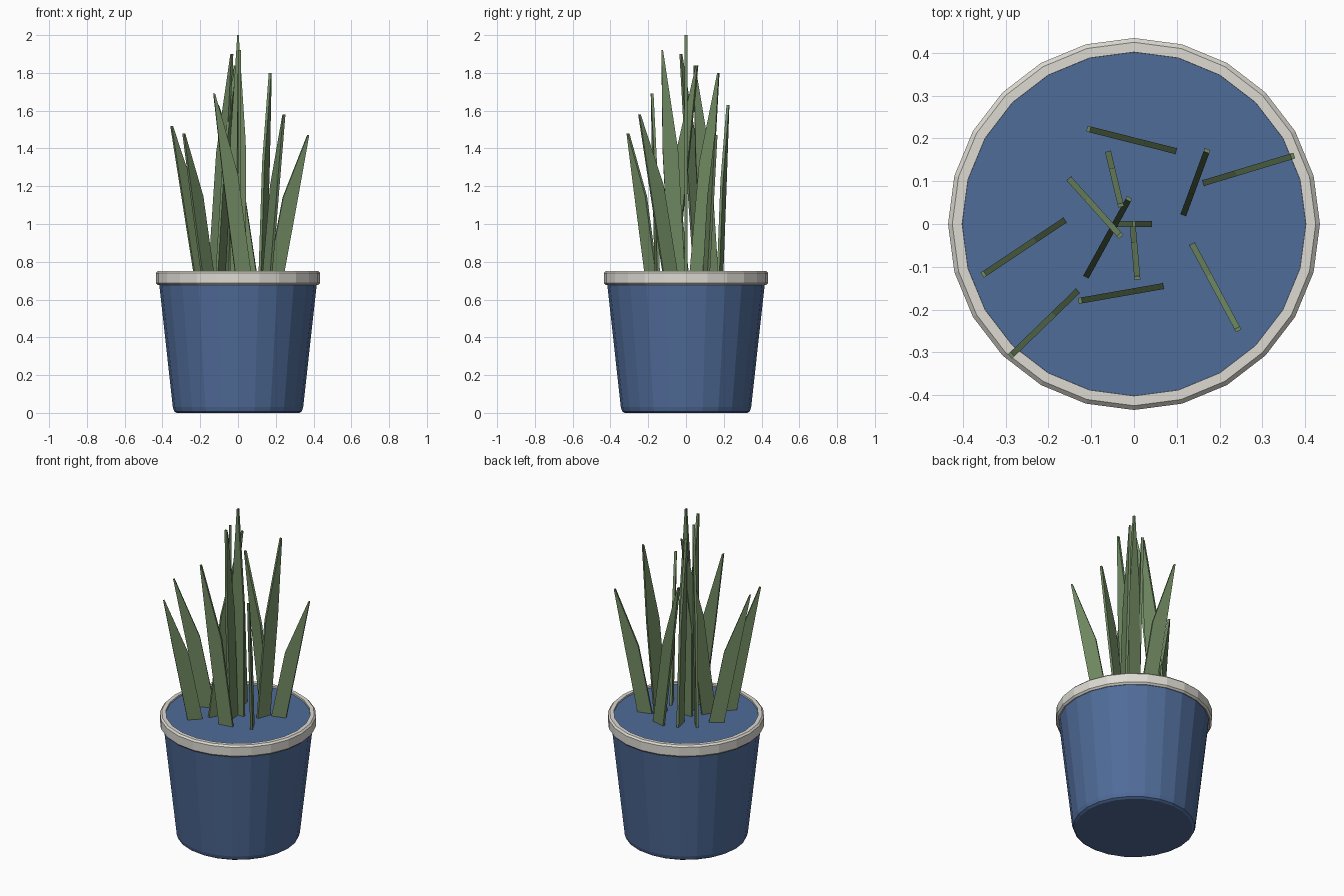
import bpy, bmesh, math
from mathutils import Vector

if "Cube" in bpy.data.objects:
    bpy.data.objects.remove(bpy.data.objects["Cube"])


def material(name, rgb):
    m = bpy.data.materials.new(name)
    m.diffuse_color = (*rgb, 1)
    m.use_nodes = True
    m.node_tree.nodes["Principled BSDF"].inputs["Base Color"].default_value = m.diffuse_color
    return m


def make_object(name, bm, mat):
    bmesh.ops.recalc_face_normals(bm, faces=bm.faces[:])
    mesh = bpy.data.meshes.new(name)
    bm.to_mesh(mesh)
    bm.free()
    mesh.materials.append(mat)
    ob = bpy.data.objects.new(name, mesh)
    bpy.context.collection.objects.link(ob)
    return ob


def lathe(name, profile, mat, closed, sides=24):
    """Revolve (radius, z) points; a closed profile makes a ring, an open one is capped."""
    bm = bmesh.new()
    rings = []
    for r, z in profile:
        rings.append([bm.verts.new((r * math.cos(math.tau * i / sides),
                                    r * math.sin(math.tau * i / sides), z))
                      for i in range(sides)])
    pairs = list(zip(rings, rings[1:]))
    if closed:
        pairs.append((rings[-1], rings[0]))
    else:
        bm.faces.new(rings[0])
        bm.faces.new(rings[-1])
    for a, b in pairs:
        for i in range(sides):
            j = (i + 1) % sides
            bm.faces.new((a[i], a[j], b[j], b[i]))
    return make_object(name, bm, mat)


SOIL = 0.74
BASE_W, MID_W, TIP_W, THICK = 0.085, 0.082, 0.008, 0.014


def leaf(name, start, tip, top, mat):
    """Flat blade: base begins at start, leans in its own plane towards tip."""
    start, tip = Vector((*start, 0)), Vector((*tip, 0))
    along = (tip - start).normalized()
    side = Vector((-along.y, along.x, 0)) * THICK / 2
    base_c = BASE_W / 2
    tip_c = (tip - start).length - TIP_W / 2
    rows = [(base_c, SOIL - 0.01, BASE_W),
            (base_c + 0.45 * (tip_c - base_c), SOIL + 0.55 * (top - SOIL), MID_W),
            (tip_c, top, TIP_W)]
    bm = bmesh.new()
    loops = []
    for c, z, w in rows:
        loops.append([bm.verts.new(start + along * (c + k * w / 2) + side * t + Vector((0, 0, z)))
                      for k, t in ((-1, -1), (1, -1), (1, 1), (-1, 1))])
    for a, b in zip(loops, loops[1:]):
        for i in range(4):
            j = (i + 1) % 4
            bm.faces.new((a[i], a[j], b[j], b[i]))
    bm.faces.new(loops[0])
    bm.faces.new(loops[-1])
    return make_object(name, bm, mat)


blue = material("blue_glaze", (0.08, 0.15, 0.32))
cream = material("cream_rim", (0.72, 0.70, 0.64))
green = material("leaf_green", (0.16, 0.25, 0.12))

# Tapered pot with a rounded foot and a filled top
lathe("pot", [(0.325, 0), (0.338, 0.008), (0.345, 0.03), (0.418, 0.69), (0.405, SOIL)],
      blue, False)

# Rim band with softened edges
lathe("pot_rim", [(0.40, 0.685), (0.425, 0.677), (0.435, 0.687), (0.435, 0.74),
                  (0.425, 0.75), (0.402, 0.75)], cream, True)

# Leaves: base end, tip, tip height
leaves = [
    ((-0.0425, 0), (0.004, 0), 2.00),
    ((0.16, 0.095), (0.375, 0.16), 1.47),
    ((0.135, -0.045), (0.245, -0.25), 1.58),
    ((-0.13, -0.155), (-0.29, -0.31), 1.48),
    ((-0.16, 0.01), (-0.355, -0.12), 1.52),
    ((0.07, -0.145), (-0.13, -0.18), 1.69),
    ((0.10, 0.17), (-0.11, 0.223), 1.63),
    ((0.115, 0.02), (0.172, 0.175), 1.80),
    ((-0.113, -0.125), (-0.01, 0.062), 1.84),
    ((-0.153, 0.107), (-0.03, -0.03), 1.90),
    ((-0.061, 0.17), (-0.03, 0.04), 1.84),
    ((-0.003, -0.005), (0.008, -0.13), 1.92),
]
for n, (start, tip, top) in enumerate(leaves, 1):
    leaf(f"leaf_{n}", start, tip, top, green)
